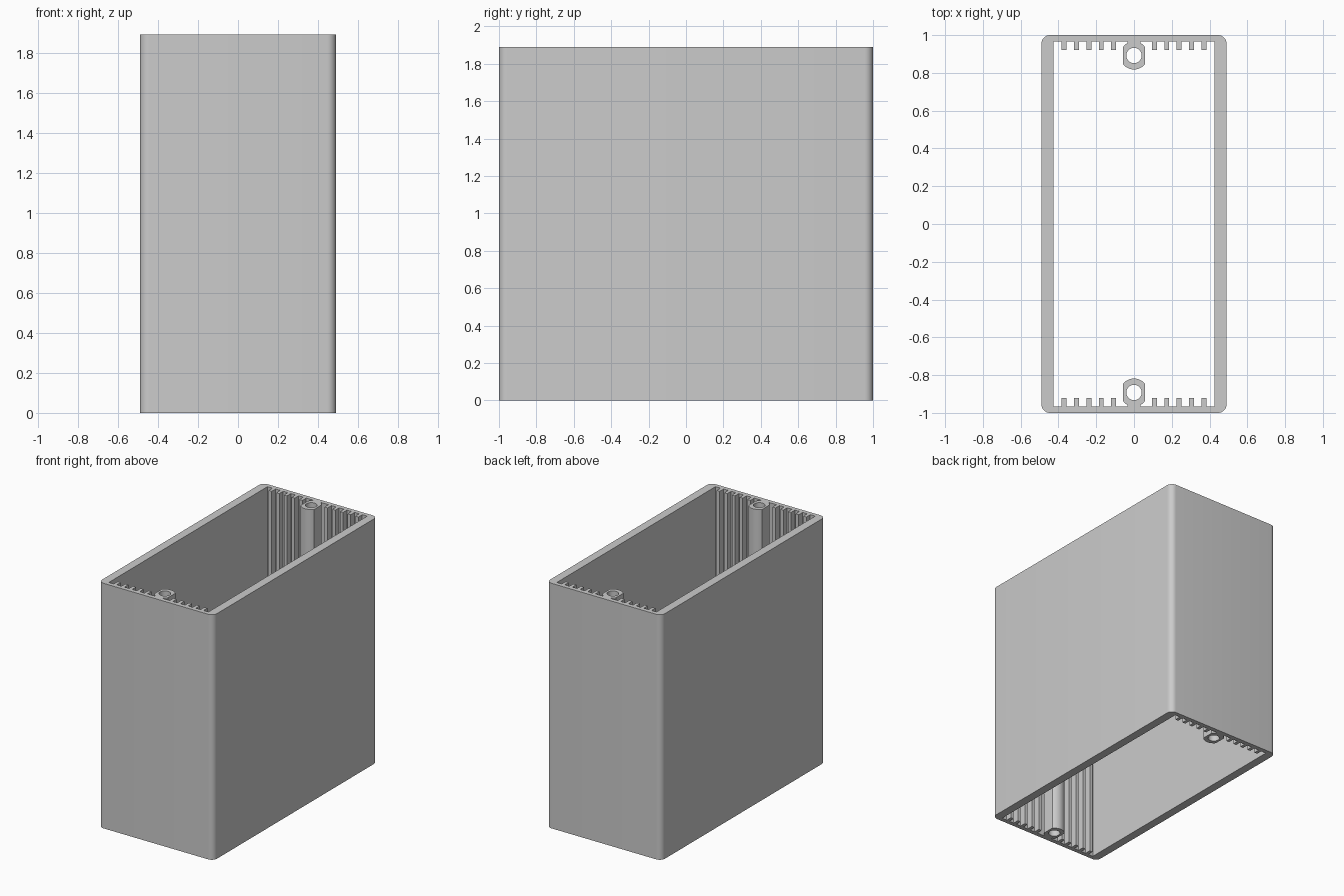
import bpy, bmesh, math

if "Cube" in bpy.data.objects:
    bpy.data.objects.remove(bpy.data.objects["Cube"])

HEIGHT = 1.89
OUT_X, OUT_Y, CORNER = 0.49, 1.0, 0.045   # outer wall and corner radius
IN_X, IN_Y = 0.425, 0.967                 # inner wall
RIB_TIP, RIB_W = 0.92, 0.026
BOSS_Y, BOSS_R, BOSS_FLAT, NECK = 0.892, 0.074, 0.058, 0.035
HOLE_R = 0.041


def outer_loop():
    pts = []
    for i, (sx, sy) in enumerate([(1, 1), (-1, 1), (-1, -1), (1, -1)]):
        for k in range(9):
            a = math.radians(90 * i + 90 * k / 8)
            pts.append((sx * (OUT_X - CORNER) + CORNER * math.cos(a),
                        sy * (OUT_Y - CORNER) + CORNER * math.sin(a)))
    return pts


def rib(x):
    h = RIB_W / 2
    return [(x - h, IN_Y), (x - h, RIB_TIP), (x + h, RIB_TIP), (x + h, IN_Y)]


def inner_half():
    """Back wall from left to right: ribs, screw boss with flat sides, ribs."""
    ribs = [0.108 + 0.0655 * i for i in range(5)]
    pts = [(-IN_X, IN_Y)]
    for x in reversed(ribs):
        pts += rib(-x)
    pts.append((-NECK, IN_Y))
    start = math.asin(NECK / BOSS_R)
    steps = 36
    for k in range(steps + 1):
        a = math.pi / 2 + start + (2 * math.pi - 2 * start) * k / steps
        x = max(-BOSS_FLAT, min(BOSS_FLAT, BOSS_R * math.cos(a)))
        pts.append((x, BOSS_Y + BOSS_R * math.sin(a)))
    pts.append((NECK, IN_Y))
    for x in ribs:
        pts += rib(x)
    pts.append((IN_X, IN_Y))
    return pts


def circle(cy, r, n=32):
    return [(r * math.cos(2 * math.pi * k / n), cy + r * math.sin(2 * math.pi * k / n))
            for k in range(n)]


# Cross-section: outer wall, ribbed cavity and two screw holes
half = inner_half()
loops = [outer_loop(), half + [(-x, -y) for x, y in half],
         circle(BOSS_Y, HOLE_R), circle(-BOSS_Y, HOLE_R)]
curve = bpy.data.curves.new("enclosure_profile", 'CURVE')
curve.dimensions = '2D'
curve.fill_mode = 'BOTH'
curve.extrude = HEIGHT / 2
for loop in loops:
    s = curve.splines.new('POLY')
    s.points.add(len(loop) - 1)
    for p, (x, y) in zip(s.points, loop):
        p.co = (x, y, 0, 1)
    s.use_cyclic_u = True

# Extruded open-ended enclosure
body = bpy.data.objects.new("enclosure_body", curve)
bpy.context.collection.objects.link(body)
bpy.context.view_layer.objects.active = body
body.select_set(True)
bpy.ops.object.convert(target='MESH')
body = bpy.context.view_layer.objects.active
bm = bmesh.new()
bm.from_mesh(body.data)
bmesh.ops.remove_doubles(bm, verts=bm.verts, dist=0.0002)
bmesh.ops.translate(bm, verts=bm.verts, vec=(0, 0, HEIGHT / 2))
bmesh.ops.recalc_face_normals(bm, faces=bm.faces)
bm.to_mesh(body.data)
bm.free()

# Plain grey
grey = bpy.data.materials.new("plain_grey")
grey.diffuse_color = (0.6, 0.6, 0.6, 1)
grey.use_nodes = True
grey.node_tree.nodes["Principled BSDF"].inputs["Base Color"].default_value = grey.diffuse_color
body.data.materials.clear()
body.data.materials.append(grey)
bpy.ops.object.shade_smooth_by_angle(angle=math.radians(30))
